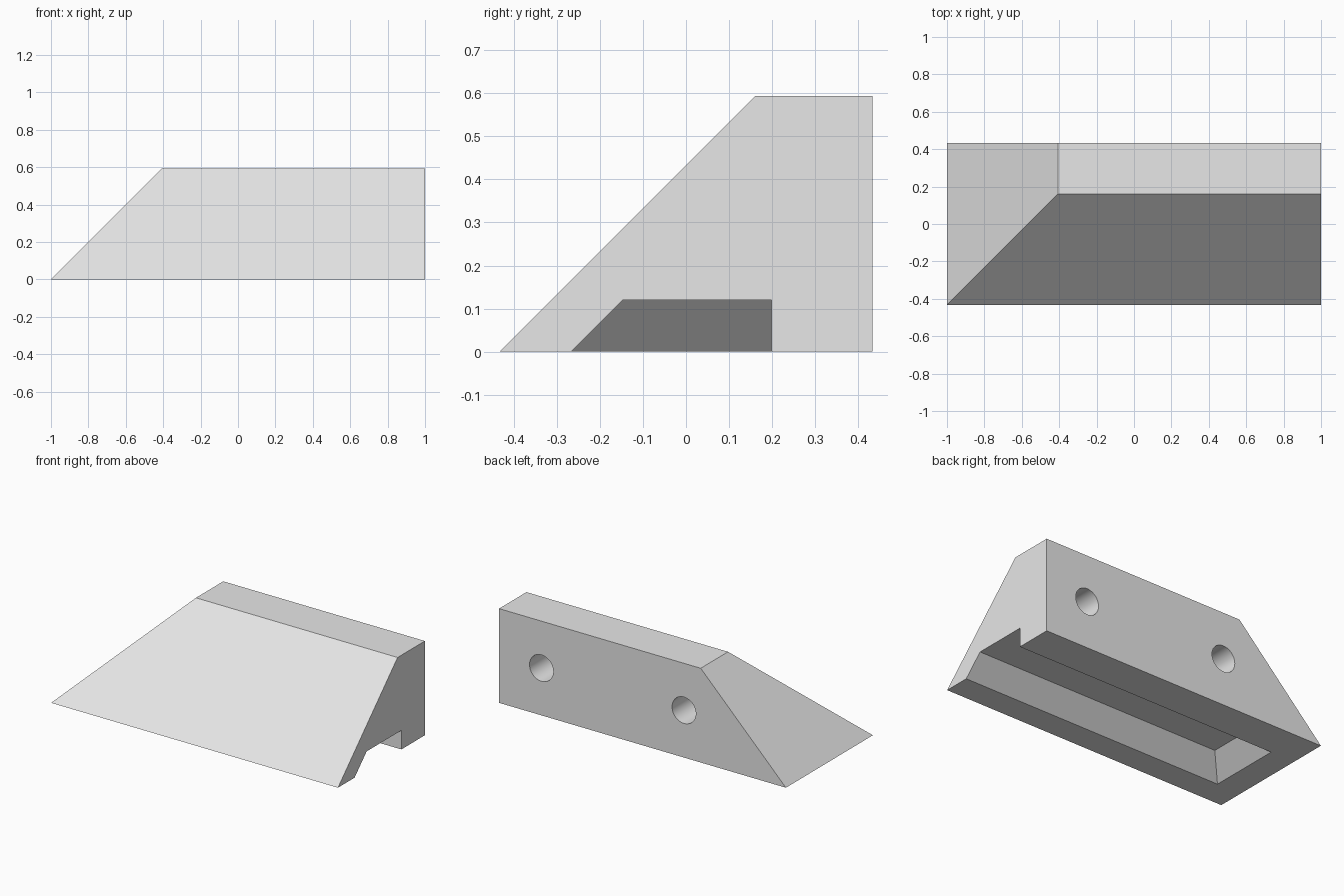
import bpy
import bmesh
import math
from mathutils import Matrix, Vector

default = bpy.data.objects.get("Cube")
if default:
    bpy.data.objects.remove(default, do_unlink=True)

grey = bpy.data.materials.new("light_grey")
grey.use_nodes = True
grey.diffuse_color = (0.8, 0.8, 0.8, 1)
grey.node_tree.nodes["Principled BSDF"].inputs["Base Color"].default_value = (0.8, 0.8, 0.8, 1)


def add_object(name, bm):
    bmesh.ops.recalc_face_normals(bm, faces=bm.faces)
    mesh = bpy.data.meshes.new(name)
    bm.to_mesh(mesh)
    bm.free()
    mesh.materials.append(grey)
    obj = bpy.data.objects.new(name, mesh)
    bpy.context.collection.objects.link(obj)
    return obj


def sloped_block(name, x, y, z):
    """Box whose -x and -y sides lean inwards at 45 degrees above z = 0."""
    bm = bmesh.new()
    bmesh.ops.create_cube(bm, size=1)
    for v in bm.verts:
        height = z[v.co.z > 0]
        v.co = Vector((x[1] if v.co.x > 0 else x[0] + height,
                       y[1] if v.co.y > 0 else y[0] + height,
                       height))
    return add_object(name, bm)


def hole_cutter(name, x, z, radius, y_back, depth):
    bm = bmesh.new()
    overrun = 0.1
    place = Matrix.Translation((x, y_back + (overrun - depth) / 2, z))
    bmesh.ops.create_cone(bm, cap_ends=True, segments=48, radius1=radius, radius2=radius,
                          depth=depth + overrun,
                          matrix=place @ Matrix.Rotation(math.pi / 2, 4, "X"))
    return add_object(name, bm)


# Main wedge, sloped at the front and at one end
HALF_DEPTH = 0.433
wedge = sloped_block("wedge_body", (-1, 1), (-HALF_DEPTH, HALF_DEPTH), (0, 0.594))

# Underside channel, open at the square end, and two blind holes in the back
cutters = [sloped_block("channel_cutter", (-0.833, 1.1), (-0.267, 0.199), (-0.05, 0.12))]
for x in (0.705, -0.289):
    cutters.append(hole_cutter("hole_cutter", x, 0.298, 0.083, HALF_DEPTH, 0.33))

bpy.ops.object.select_all(action="DESELECT")
bpy.context.view_layer.objects.active = wedge
wedge.select_set(True)
for cutter in cutters:
    cutter.hide_render = True
    cut = wedge.modifiers.new("cut", "BOOLEAN")
    cut.operation = "DIFFERENCE"
    cut.solver = "EXACT"
    cut.object = cutter
    bpy.ops.object.modifier_apply(modifier=cut.name)
    bpy.data.objects.remove(cutter, do_unlink=True)

# Round hole walls, crisp edges elsewhere
bpy.ops.object.shade_smooth_by_angle(angle=math.radians(30))
